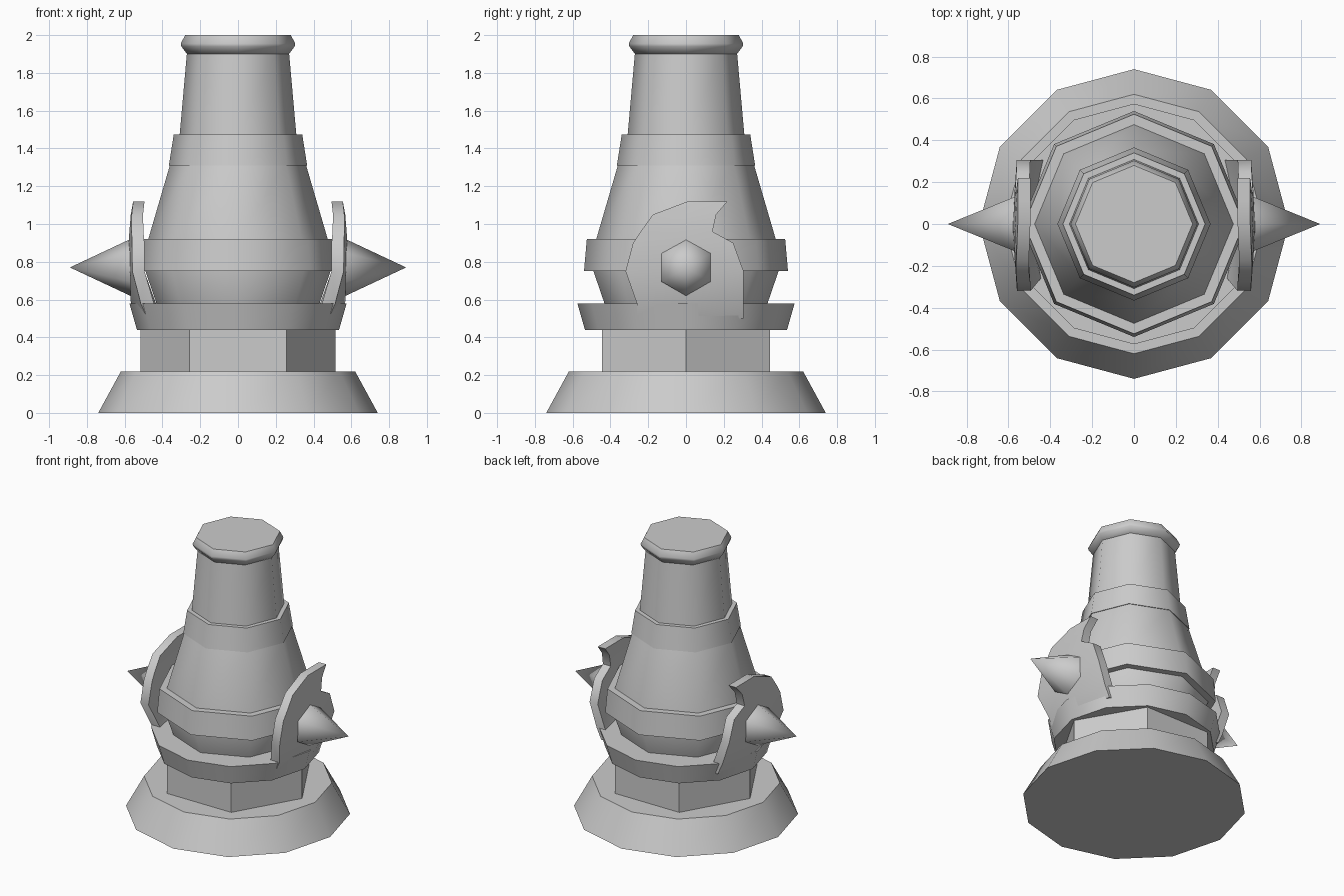
import bpy, bmesh, math
from mathutils import Matrix

cube = bpy.data.objects.get("Cube")
if cube:
    bpy.data.objects.remove(cube, do_unlink=True)

GREY = (0.6, 0.6, 0.6, 1.0)
stone = bpy.data.materials.new("plain_grey")
stone.use_nodes = True
stone.diffuse_color = GREY
stone.node_tree.nodes["Principled BSDF"].inputs["Base Color"].default_value = GREY


def finish(name, bm, mirrored=False):
    """Turn a bmesh into a smooth shaded object with sharp edges kept."""
    bmesh.ops.recalc_face_normals(bm, faces=bm.faces)
    mesh = bpy.data.meshes.new(name)
    bm.to_mesh(mesh)
    bm.free()
    mesh.materials.append(stone)
    obj = bpy.data.objects.new(name, mesh)
    bpy.context.scene.collection.objects.link(obj)
    bpy.ops.object.select_all(action="DESELECT")
    obj.select_set(True)
    bpy.context.view_layer.objects.active = obj
    bpy.ops.object.shade_smooth_by_angle(angle=math.radians(58))
    if mirrored:
        mod = obj.modifiers.new("mirror", "MIRROR")
        mod.use_axis[0] = True
        mod.use_mirror_merge = False
    return obj


def lathe(name, sides, profile):
    """Closed solid from (radius, height) points, a corner on the x axis."""
    bm = bmesh.new()
    rings = []
    for r, z in profile:
        rings.append([bm.verts.new((r * math.cos(math.tau * i / sides),
                                    r * math.sin(math.tau * i / sides), z))
                      for i in range(sides)])
    for low, high in zip(rings, rings[1:]):
        for i in range(sides):
            j = (i + 1) % sides
            bm.faces.new((low[i], low[j], high[j], high[i]))
    bm.faces.new(rings[0])
    bm.faces.new(rings[-1])
    return finish(name, bm)


# Stand
lathe("base", 12, [(0.74, 0), (0.62, 0.22)])
lathe("pedestal", 6, [(0.515, 0.21), (0.515, 0.45)])
lathe("cradle_ring", 12, [(0.535, 0.44), (0.575, 0.58)])

# Barrel, pointing up
lathe("barrel_breech", 8, [(0.43, 0.57), (0.435, 0.59), (0.49, 0.75),
                           (0.475, 0.92), (0.358, 1.32)])
lathe("breech_band", 8, [(0.54, 0.75), (0.525, 0.92)])
lathe("barrel_collar", 8, [(0.366, 1.31), (0.34, 1.475)])
lathe("barrel_neck", 8, [(0.31, 1.46), (0.27, 1.91)])
lathe("muzzle", 8, [(0.27, 1.9), (0.3, 1.94), (0.303, 1.955), (0.28, 2.0)])

# Side plates with a hooked top; rows are height, back and front y,
# outer x, sideways bend and thickness
rows = [(0.50, -0.26, 0.305, 0.55, 0.27, 0.07),
        (0.58, -0.26, 0.305, 0.572, 0.22, 0.07),
        (0.75, -0.32, 0.305, 0.582, 0.07, 0.065),
        (0.90, -0.28, 0.25, 0.58, 0.07, 0.065),
        (0.96, -0.24, 0.14, 0.578, 0.06, 0.063),
        (1.05, -0.175, 0.16, 0.568, 0.03, 0.06),
        (1.12, 0.01, 0.22, 0.555, 0, 0.06)]
bm = bmesh.new()
outer, inner = [], []
for z, y0, y1, x, bend, thick in rows:
    ys = (y0, (y0 + y1) / 2, y1)
    outer.append([bm.verts.new((x - bend * abs(y), y, z)) for y in ys])
    inner.append([bm.verts.new((x - thick - bend * abs(y), y, z)) for y in ys])
last = len(rows) - 1
for k in range(last):
    for grid in (outer, inner):
        for c in range(2):
            bm.faces.new((grid[k][c], grid[k][c + 1], grid[k + 1][c + 1], grid[k + 1][c]))
    for c in (0, 2):
        bm.faces.new((outer[k][c], inner[k][c], inner[k + 1][c], outer[k + 1][c]))
for k in (0, last):
    for c in range(2):
        bm.faces.new((outer[k][c], outer[k][c + 1], inner[k][c + 1], inner[k][c]))
finish("side_plates", bm, mirrored=True)

# Six-sided spikes
bm = bmesh.new()
place = (Matrix.Translation((0.73, 0, 0.77)) @ Matrix.Rotation(math.pi / 2, 4, "Y")
         @ Matrix.Rotation(math.pi / 2, 4, "Z"))
bmesh.ops.create_cone(bm, cap_ends=True, segments=6, radius1=0.15, radius2=0,
                      depth=0.32, matrix=place)
# Turn the hexagon so that a corner points up
top = max(v.co.z for v in bm.verts)
if top < 0.915:
    bmesh.ops.rotate(bm, verts=bm.verts, cent=(0, 0, 0.77),
                     matrix=Matrix.Rotation(math.pi / 6, 3, "X"))
finish("side_spikes", bm, mirrored=True)
